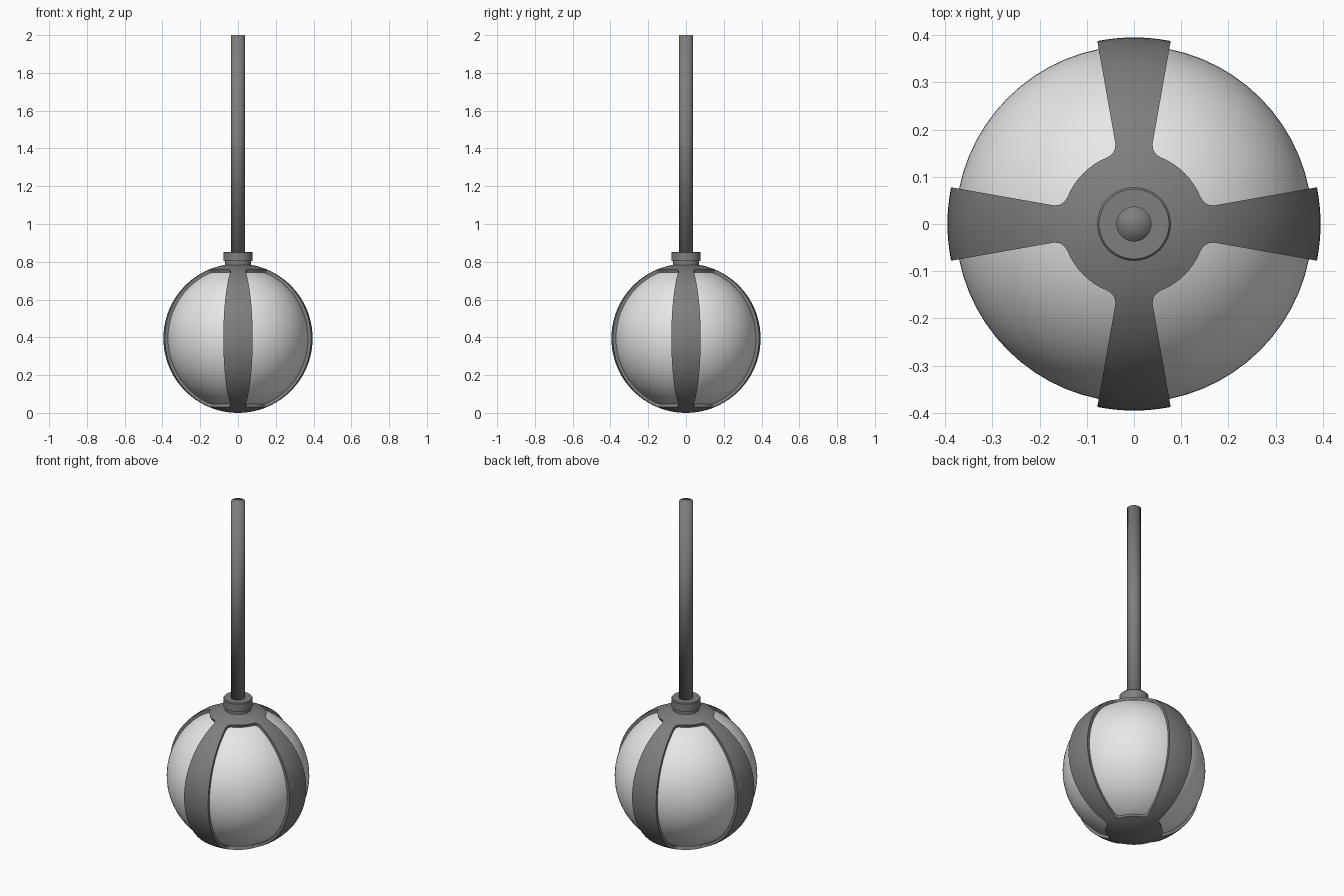
import bpy, bmesh, math
from math import sin, cos, asin, radians, pi

if "Cube" in bpy.data.objects:
    bpy.data.objects.remove(bpy.data.objects["Cube"])

R = 0.395            # cage radius, also the height of its centre
CAP_R = 0.152        # radius of the round caps at both poles


def material(name, rgb):
    m = bpy.data.materials.new(name)
    m.use_nodes = True
    m.diffuse_color = (*rgb, 1)
    m.node_tree.nodes["Principled BSDF"].inputs["Base Color"].default_value = (*rgb, 1)
    return m


metal = material("dark grey metal", (0.21, 0.21, 0.21))
glass = material("pale glass", (0.8, 0.8, 0.8))


def finish(bm, name, mat, solid=0, angle=35):
    mesh = bpy.data.meshes.new(name)
    bm.to_mesh(mesh)
    bm.free()
    mesh.materials.append(mat)
    ob = bpy.data.objects.new(name, mesh)
    bpy.context.collection.objects.link(ob)
    bpy.ops.object.select_all(action='DESELECT')
    ob.select_set(True)
    bpy.context.view_layer.objects.active = ob
    if solid:
        mod = ob.modifiers.new("thickness", 'SOLIDIFY')
        mod.thickness = solid
        mod.offset = -1
        bpy.ops.object.modifier_apply(modifier=mod.name)
    if angle:
        bpy.ops.object.shade_smooth_by_angle(angle=radians(angle))
    else:
        bpy.ops.object.shade_smooth()
    return ob


def lathe(name, profile, mat, segments=48):
    bm = bmesh.new()
    vs = [bm.verts.new((r, 0, z)) for r, z in profile]
    es = [bm.edges.new(pair) for pair in zip(vs, vs[1:])]
    bmesh.ops.spin(bm, geom=vs + es, cent=(0, 0, 0), axis=(0, 0, 1),
                   angle=2 * pi, steps=segments)
    bmesh.ops.remove_doubles(bm, verts=bm.verts, dist=1e-5)
    bmesh.ops.recalc_face_normals(bm, faces=bm.faces)
    return finish(bm, name, mat)


# Lamp globe
bm = bmesh.new()
bmesh.ops.create_uvsphere(bm, u_segments=64, v_segments=40, radius=0.378)
bmesh.ops.translate(bm, verts=bm.verts, vec=(0, 0, R))
finish(bm, "globe", glass)

# Cage: round caps joined by four arms that widen towards the equator
JOIN = radians(22)
ARM = [JOIN * i / 4 for i in range(-4, 5)]
SIDE = [JOIN + (pi / 4 - JOIN) * i / 4 for i in range(1, 5)]
cap_columns = [-a for a in reversed(SIDE)] + ARM + SIDE
cap_theta = asin(CAP_R / R)
cap_rows = [(cap_theta * i / 6, cap_columns) for i in range(7)]

# Filleted neck of the arm as (radius, half angle), then the tapered arm
half = [(cap_theta, JOIN)]
half += [(asin(r / R), radians(a)) for r, a in ((0.154, 18.5), (0.158, 16), (0.165, 14))]
start = asin(0.175 / R)
for i in range(17):
    t = start + (pi / 2 - start) * i / 16
    r = R * sin(t)
    half.append((t, asin((0.009 + 0.174 * r) / r)))
half += [(pi - t, a) for t, a in reversed(half[:-1])]
arm_rows = [(t, [c * a / JOIN for c in ARM]) for t, a in half]
low_rows = [(pi - t, cols) for t, cols in reversed(cap_rows)]

bm = bmesh.new()


def add_grid(rows, turn):
    grid = [[bm.verts.new((R * sin(t) * cos(a + turn), R * sin(t) * sin(a + turn),
                           R + R * cos(t))) for a in cols] for t, cols in rows]
    for up, down in zip(grid, grid[1:]):
        for j in range(len(up) - 1):
            bm.faces.new((up[j], down[j], down[j + 1], up[j + 1]))


for k in range(4):
    for rows in (cap_rows, arm_rows, low_rows):
        add_grid(rows, k * pi / 2)
bmesh.ops.remove_doubles(bm, verts=bm.verts, dist=1e-5)
finish(bm, "cage", metal, solid=0.03)

# Stepped collar on top of the cage
lathe("collar", [(0, 0.77), (0.069, 0.77), (0.069, 0.803), (0.078, 0.803),
                 (0.078, 0.848), (0.074, 0.853), (0, 0.853)], metal)

# Hanging rod, softly shaded over its ends
bm = bmesh.new()
bmesh.ops.create_cone(bm, cap_ends=True, cap_tris=True, segments=32,
                      radius1=0.037, radius2=0.037, depth=1.16)
bmesh.ops.translate(bm, verts=bm.verts, vec=(0, 0, 1.42))
finish(bm, "rod", metal, angle=0)
